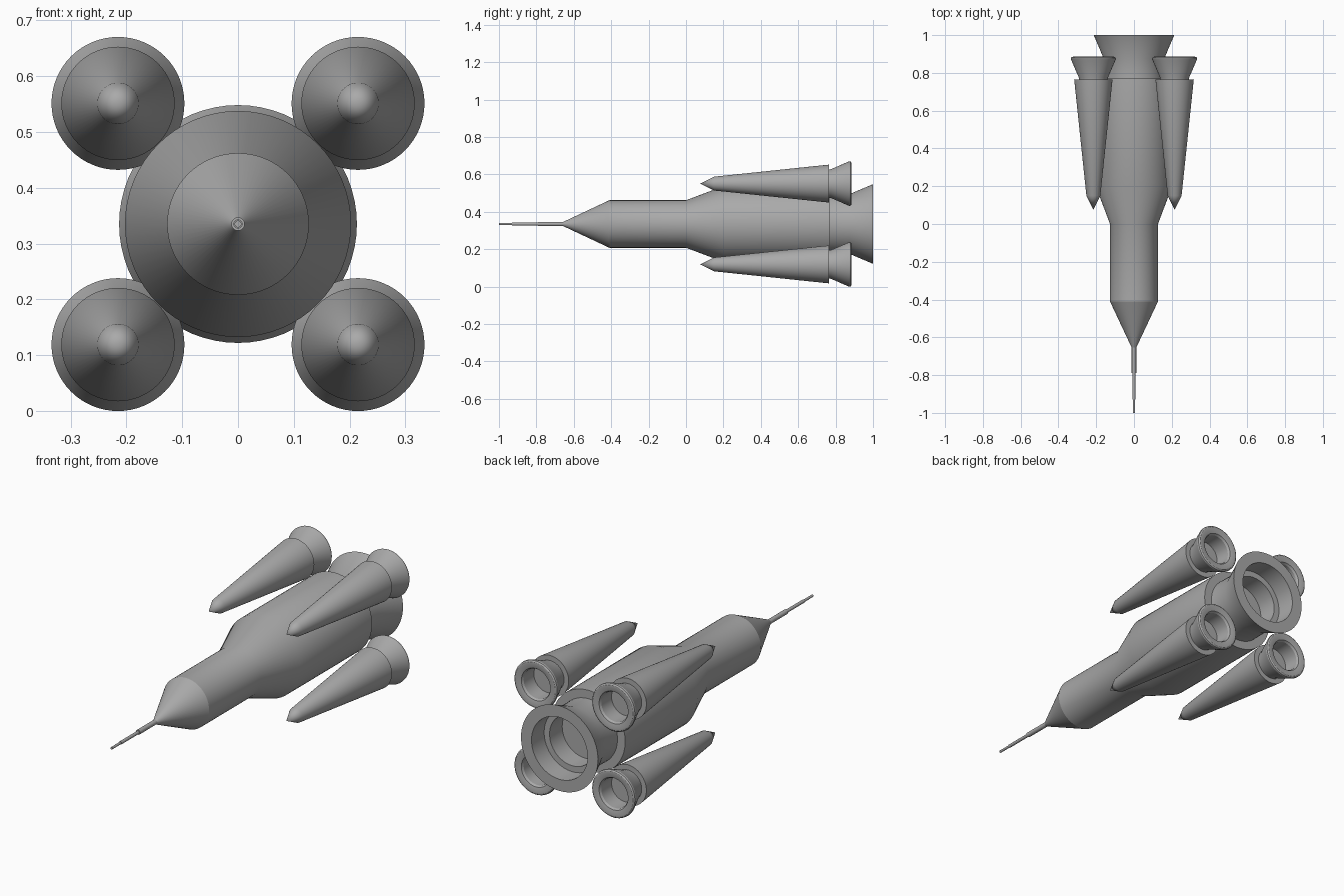
import bpy, bmesh, math
from mathutils import Matrix, Vector

old = bpy.data.objects.get("Cube")
if old:
    bpy.data.objects.remove(old, do_unlink=True)

grey = bpy.data.materials.new("plain_grey")
grey.use_nodes = True
grey.diffuse_color = (0.4, 0.4, 0.4, 1)
grey.node_tree.nodes["Principled BSDF"].inputs["Base Color"].default_value = (0.4, 0.4, 0.4, 1)

AXIS_Z = 0.335


def lathe(name, profile, x=0, z=AXIS_Z, sides=64):
    """Spin (y, radius) points around an axis along y."""
    bm = bmesh.new()
    verts = [bm.verts.new((r, y, 0)) for y, r in profile]
    edges = [bm.edges.new(pair) for pair in zip(verts, verts[1:])]
    bmesh.ops.spin(bm, geom=verts + edges, cent=(0, 0, 0), axis=(0, 1, 0),
                   angle=math.tau, steps=sides)
    bmesh.ops.remove_doubles(bm, verts=bm.verts, dist=0.00005)
    bmesh.ops.recalc_face_normals(bm, faces=bm.faces)
    mesh = bpy.data.meshes.new(name)
    bm.to_mesh(mesh)
    bm.free()
    mesh.materials.append(grey)
    obj = bpy.data.objects.new(name, mesh)
    obj.location = (x, 0, z)
    bpy.context.collection.objects.link(obj)
    bpy.ops.object.select_all(action="DESELECT")
    obj.select_set(True)
    bpy.context.view_layer.objects.active = obj
    bpy.ops.object.shade_smooth_by_angle(angle=math.radians(25))
    return obj


# Stepped nose spike
lathe("nose_spike", [(-1, 0), (-1, 0.006), (-0.93, 0.006), (-0.93, 0.008),
                     (-0.79, 0.008), (-0.79, 0.012), (-0.64, 0.012), (-0.64, 0)], sides=24)

# Hull: nose cone, slim upper stage, flared lower stage
lathe("hull", [(-0.655, 0), (-0.655, 0.012), (-0.41, 0.127), (0, 0.127),
               (0.2, 0.2025), (0.77, 0.2025), (0.77, 0)])

# Main engine: neck, flared bell and hollow interior
lathe("main_engine", [(0.76, 0), (0.76, 0.16), (0.875, 0.16), (1, 0.213),
                      (1, 0.155), (0.9, 0.155), (0.9, 0.125), (0.8, 0.125), (0.8, 0)])

# Four boosters around the hull
for side, sx in (("left", 1), ("right", -1)):
    for level, sz in (("upper", 1), ("lower", -1)):
        x, z = 0.215 * sx, AXIS_Z + 0.216 * sz
        lathe(f"{level}_{side}_booster",
              [(0.075, 0), (0.15, 0.037), (0.765, 0.1015), (0.765, 0)], x, z)
        lathe(f"{level}_{side}_booster_nozzle",
              [(0.76, 0), (0.76, 0.075), (0.775, 0.077), (0.865, 0.116), (0.873, 0.119),
               (0.88, 0.118), (0.885, 0.112), (0.886, 0.103), (0.88, 0.08),
               (0.87, 0.074), (0.79, 0.074), (0.79, 0)], x, z)
